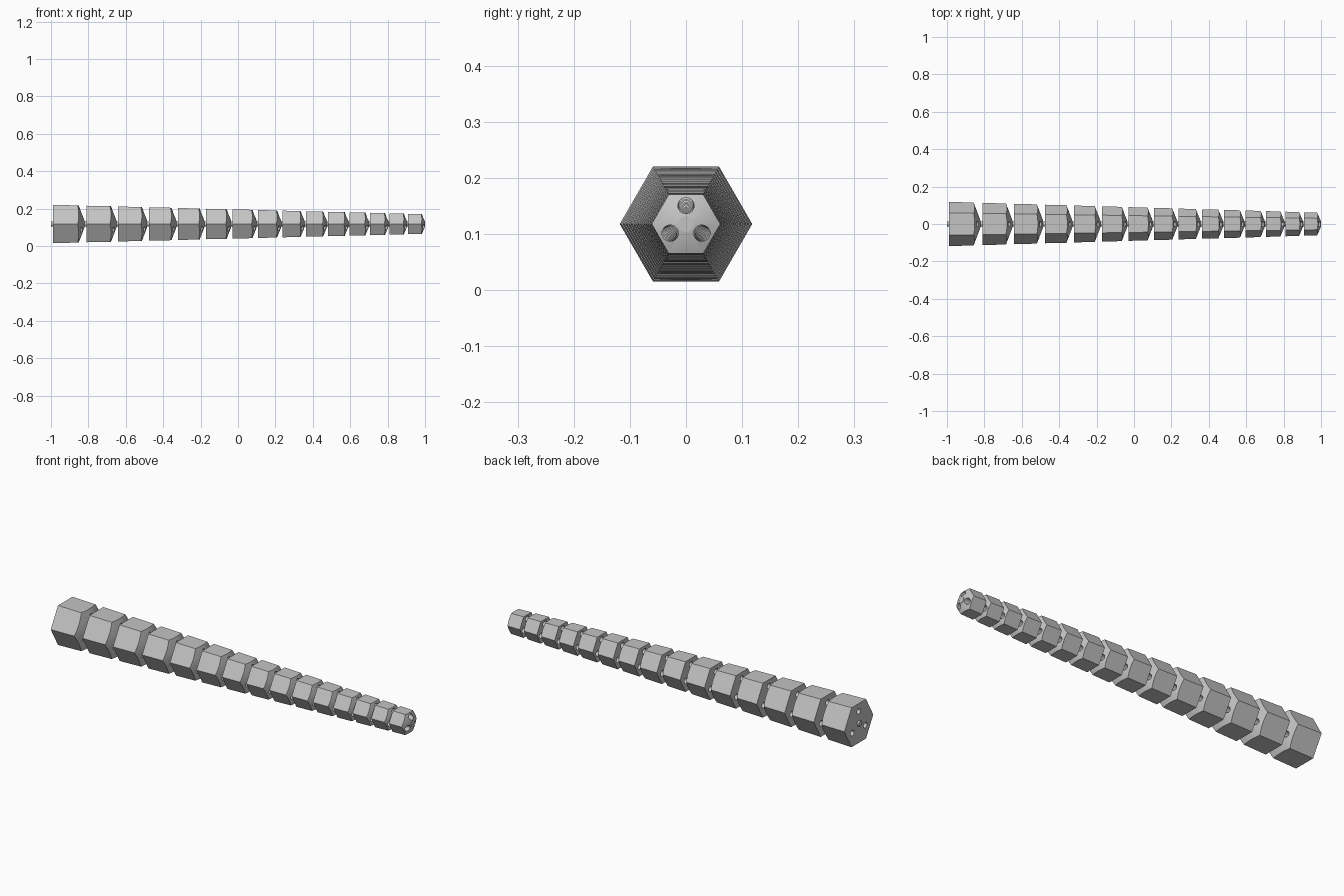
import bpy, bmesh, math
from mathutils import Matrix

if "Cube" in bpy.data.objects:
    bpy.data.objects.remove(bpy.data.objects["Cube"], do_unlink=True)

COUNT, RATIO = 15, 0.956          # links and shrink per link
PITCH, RADIUS, AXIS_Z = 0.1787, 0.118, 0.118
CORE_R, HOLE_R = 0.014, 0.0145

grey = bpy.data.materials.new("light_grey")
grey.use_nodes = True
colour = (0.55, 0.55, 0.55, 1)
grey.diffuse_color = colour
grey.node_tree.nodes["Principled BSDF"].inputs["Base Color"].default_value = colour


def add_frustum(bm, x0, x1, r0, r1, sides, y=0, z=0):
    """Cone or prism along x, with a corner pointing up."""
    place = Matrix.Translation(((x0 + x1) / 2, y, AXIS_Z + z))
    bmesh.ops.create_cone(bm, cap_ends=True, segments=sides, radius1=r0, radius2=r1,
                          depth=x1 - x0, matrix=place @ Matrix.Rotation(math.pi / 2, 4, "Y"))


def make_object(name, bm):
    mesh = bpy.data.meshes.new(name)
    bm.to_mesh(mesh)
    bm.free()
    mesh.materials.append(grey)
    obj = bpy.data.objects.new(name, mesh)
    bpy.context.collection.objects.link(obj)
    return obj


def boolean(obj, cutter, operation):
    mod = obj.modifiers.new(operation.lower(), "BOOLEAN")
    mod.operation, mod.object, mod.solver = operation, cutter, "EXACT"
    cutter.hide_render = True


def smooth(obj):
    bpy.ops.object.select_all(action="DESELECT")
    obj.select_set(True)
    bpy.context.view_layer.objects.active = obj
    bpy.ops.object.shade_smooth_by_angle(angle=math.radians(25))


def make_link(index, x, pitch, radius):
    # Tapered hexagonal block
    tip = x + 0.95 * pitch
    end_r = radius * 0.965
    bm = bmesh.new()
    add_frustum(bm, x, tip, radius, end_r, 6)
    link = make_object(f"link_{index + 1}", bm)

    # Conical front end
    edge = x + 0.74 * pitch
    slope = (end_r - CORE_R) / (tip - edge)
    back = x - 0.02
    bm = bmesh.new()
    add_frustum(bm, back, tip + 0.001, CORE_R + slope * (tip - back), CORE_R, 48)
    cone = make_object("cone_cutter", bm)
    boolean(link, cone, "INTERSECT")

    # Three cord channels around the core
    bm = bmesh.new()
    for k in range(3):
        a = math.pi / 2 + k * math.tau / 3
        d = 0.52 * radius
        add_frustum(bm, x - 0.02, tip + 0.02, HOLE_R, HOLE_R, 24,
                    d * math.cos(a), d * math.sin(a))
    channels = make_object("channel_cutter", bm)
    boolean(link, channels, "DIFFERENCE")

    # Bake the cuts and drop the cutters
    graph = bpy.context.evaluated_depsgraph_get()
    baked = bpy.data.meshes.new_from_object(link.evaluated_get(graph))
    link.modifiers.clear()
    link.data = baked
    for cutter in (cone, channels):
        bpy.data.objects.remove(cutter, do_unlink=True)
    baked.materials.clear()
    baked.materials.append(grey)
    for face in baked.polygons:
        face.material_index = 0
    smooth(link)


# Row of shrinking links
x, pitch, radius = -0.99, PITCH, RADIUS
for i in range(COUNT):
    make_link(i, x, pitch, radius)
    x += pitch
    pitch *= RATIO
    radius *= RATIO

# Flexible core joining the links
bm = bmesh.new()
add_frustum(bm, -1, 1, CORE_R, CORE_R, 32)
smooth(make_object("core", bm))
